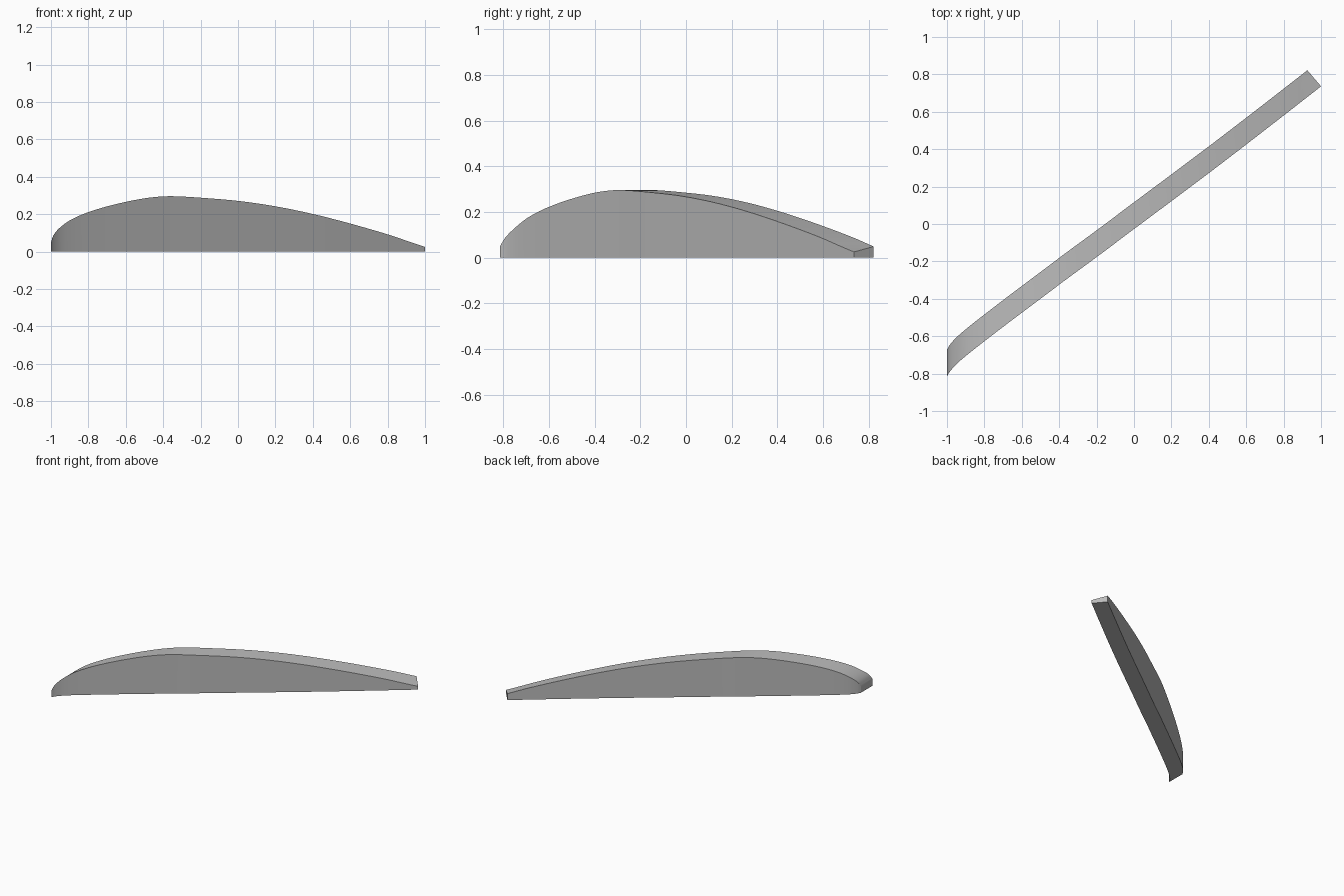
import bpy, bmesh
from mathutils import Vector

cube = bpy.data.objects.get("Cube")
if cube:
    bpy.data.objects.remove(cube, do_unlink=True)

DEPTH = 0.143     # wall depth along y
BACK_END = 0.927  # where the slanted tail cut meets the back face
STEPS = 5

# Top edge of the front face, from the blunt nose to the thin tail
EDGE = [Vector(p) for p in (
    (-1, -.815, .05), (-.985, -.79, .09), (-.95, -.75, .13), (-.89, -.698, .172),
    (-.8, -.627, .211), (-.68, -.535, .247), (-.55, -.437, .276), (-.45, -.362, .291),
    (-.35, -.287, .296), (-.2, -.177, .288), (0, -.027, .271), (.2, .122, .242),
    (.4, .272, .201), (.6, .425, .15), (.8, .58, .092), (BACK_END, .679, .049),
    (1, .736, .025))]


def smooth_path(pts):
    """Catmull-Rom samples through the points."""
    ext = [pts[0] * 2 - pts[1]] + pts + [pts[-1] * 2 - pts[-2]]
    out = []
    for a, b, c, d in zip(ext, ext[1:], ext[2:], ext[3:]):
        for i in range(STEPS):
            t = i / STEPS
            out.append(b + (c - a) * (t / 2) + (a * 2 - b * 5 + c * 4 - d) * (t * t / 2)
                       + (b * 3 - a - c * 3 + d) * (t ** 3 / 2))
    return out + [pts[-1]]


path = smooth_path(EDGE)
tail_corner = EDGE[-2]

# Each column is a ring: front bottom, front top, back top, back bottom
bm = bmesh.new()
rings = []
for p in path:
    b = p if p.x < BACK_END else tail_corner
    back = b + Vector((0, DEPTH, 0))
    corners = [(p.x, p.y, 0), p, back, (back.x, back.y, 0)]
    rings.append([bm.verts.new(c) for c in corners])
for r, s in zip(rings, rings[1:]):
    for i in range(4):
        j = (i + 1) % 4
        bm.faces.new((r[i], r[j], s[j], s[i]))
bm.faces.new(rings[0])
bm.faces.new(rings[-1])
bmesh.ops.remove_doubles(bm, verts=bm.verts, dist=0.0005)
bmesh.ops.recalc_face_normals(bm, faces=bm.faces)

mesh = bpy.data.meshes.new("curved_wall")
bm.to_mesh(mesh)
bm.free()
wall = bpy.data.objects.new("curved_wall", mesh)
bpy.context.collection.objects.link(wall)

# Plain grey
grey = bpy.data.materials.new("plain_grey")
grey.use_nodes = True
colour = (0.5, 0.5, 0.5, 1)
grey.diffuse_color = colour
grey.node_tree.nodes["Principled BSDF"].inputs["Base Color"].default_value = colour
mesh.materials.append(grey)

bpy.ops.object.select_all(action='DESELECT')
wall.select_set(True)
bpy.context.view_layer.objects.active = wall
bpy.ops.object.shade_smooth_by_angle(angle=0.5)
